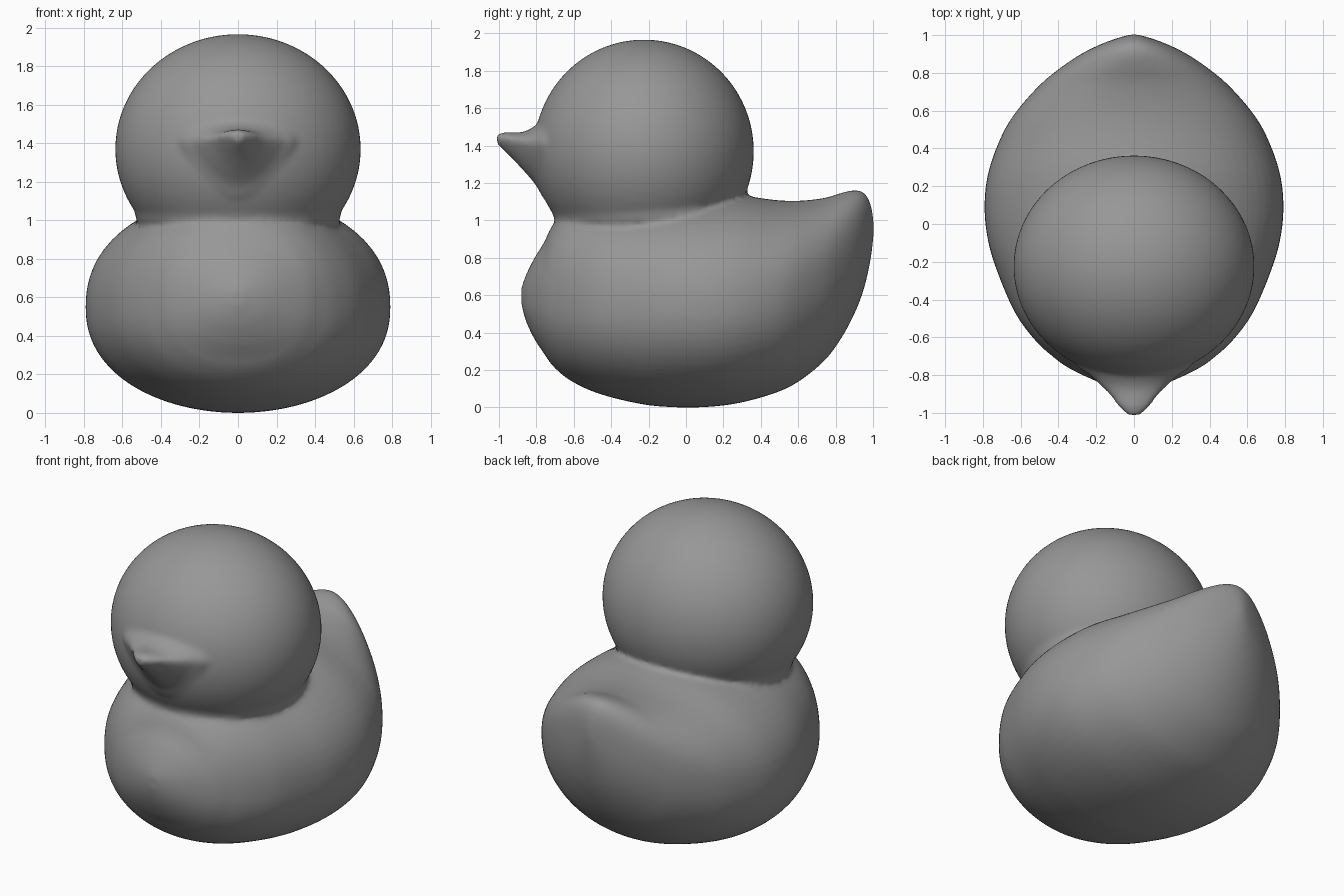
import bpy, bmesh, math
from mathutils import Matrix

if "Cube" in bpy.data.objects:
    bpy.data.objects.remove(bpy.data.objects["Cube"])

SEG = 64
STEPS = 4


def smooth_stations(st):
    """Insert in-between stations on a Catmull-Rom curve."""
    out = []
    for i in range(len(st) - 1):
        p0, p1, p2, p3 = st[max(i - 1, 0)], st[i], st[i + 1], st[min(i + 2, len(st) - 1)]
        for k in range(STEPS):
            t = k / STEPS
            out.append([0.5 * (2 * b + (c - a) * t + (2 * a - 5 * b + 4 * c - d) * t * t
                               + (3 * b - a - 3 * c + d) * t ** 3)
                        for a, b, c, d in zip(p0, p1, p2, p3)])
    return out + [st[-1]]


def loft(bm, stations, p_top, p_bottom):
    """Skin egg-shaped cross-sections (y, bottom z, middle z, top z, half width)."""
    rings = []
    for y, zb, zm, zt, hw in smooth_stations(stations):
        ring = []
        for i in range(SEG):
            a = 2 * math.pi * i / SEG
            s = math.sin(a)
            h = (zt - zm) * s ** p_top if s > 0 else (zb - zm) * abs(s) ** p_bottom
            ring.append(bm.verts.new((hw * math.cos(a), y, zm + h)))
        rings.append(ring)
    faces = []
    for r0, r1 in zip(rings, rings[1:]):
        for i in range(SEG):
            j = (i + 1) % SEG
            faces.append(bm.faces.new((r0[i], r0[j], r1[j], r1[i])))
    faces.append(bm.faces.new(rings[0]))
    faces.append(bm.faces.new(rings[-1]))
    bmesh.ops.recalc_face_normals(bm, faces=faces)


def ellipsoid(bm, centre, radii):
    bmesh.ops.create_uvsphere(
        bm, u_segments=64, v_segments=40, radius=1,
        matrix=Matrix.Translation(centre) @ Matrix.Diagonal((*radii, 1)))


bm = bmesh.new()

# body with upturned tail
loft(bm, [
    (-0.88, 0.55, 0.60, 0.64, 0.04),
    (-0.855, 0.46, 0.58, 0.71, 0.14),
    (-0.81, 0.365, 0.57, 0.80, 0.25),
    (-0.76, 0.29, 0.56, 0.88, 0.35),
    (-0.71, 0.22, 0.56, 0.98, 0.42),
    (-0.62, 0.145, 0.55, 1.06, 0.52),
    (-0.47, 0.075, 0.55, 1.10, 0.63),
    (-0.25, 0.02, 0.55, 1.12, 0.725),
    (-0.08, 0.002, 0.55, 1.13, 0.775),
    (0.10, 0.002, 0.55, 1.135, 0.792),
    (0.28, 0.023, 0.56, 1.135, 0.77),
    (0.47, 0.075, 0.60, 1.11, 0.70),
    (0.60, 0.137, 0.65, 1.105, 0.62),
    (0.74, 0.25, 0.71, 1.12, 0.495),
    (0.83, 0.37, 0.77, 1.147, 0.385),
    (0.90, 0.50, 0.82, 1.162, 0.28),
    (0.95, 0.63, 0.87, 1.15, 0.18),
    (0.985, 0.78, 0.92, 1.095, 0.085),
    (1.004, 0.92, 0.95, 1.00, 0.015),
], 0.9, 0.9)

# neck and head
ellipsoid(bm, (0, -0.20, 1.04), (0.535, 0.51, 0.22))
ellipsoid(bm, (0, -0.225, 1.37), (0.638, 0.588, 0.597))

# beak: flat upper lip, V-shaped underside
loft(bm, [
    (-1.012, 1.41, 1.44, 1.462, 0.035),
    (-0.97, 1.37, 1.44, 1.472, 0.08),
    (-0.90, 1.30, 1.43, 1.47, 0.135),
    (-0.85, 1.245, 1.42, 1.48, 0.185),
    (-0.80, 1.185, 1.415, 1.51, 0.24),
    (-0.74, 1.10, 1.41, 1.55, 0.31),
    (-0.60, 1.10, 1.41, 1.55, 0.31),
], 1.35, 1.7)

mesh = bpy.data.meshes.new("toy_duck")
bm.to_mesh(mesh)
bm.free()
duck = bpy.data.objects.new("toy_duck", mesh)
bpy.context.collection.objects.link(duck)

# dark grey rubber
rubber = bpy.data.materials.new("dark_grey_rubber")
rubber.diffuse_color = (0.31, 0.31, 0.31, 1)
rubber.use_nodes = True
rubber.node_tree.nodes["Principled BSDF"].inputs["Base Color"].default_value = rubber.diffuse_color
mesh.materials.append(rubber)

# fuse the parts into one soft moulded skin
fuse = duck.modifiers.new("fuse", 'REMESH')
fuse.mode = 'VOXEL'
fuse.voxel_size = 0.016
fuse.use_smooth_shade = True
soft = duck.modifiers.new("soften", 'SMOOTH')
soft.factor = 0.5
soft.iterations = 8
